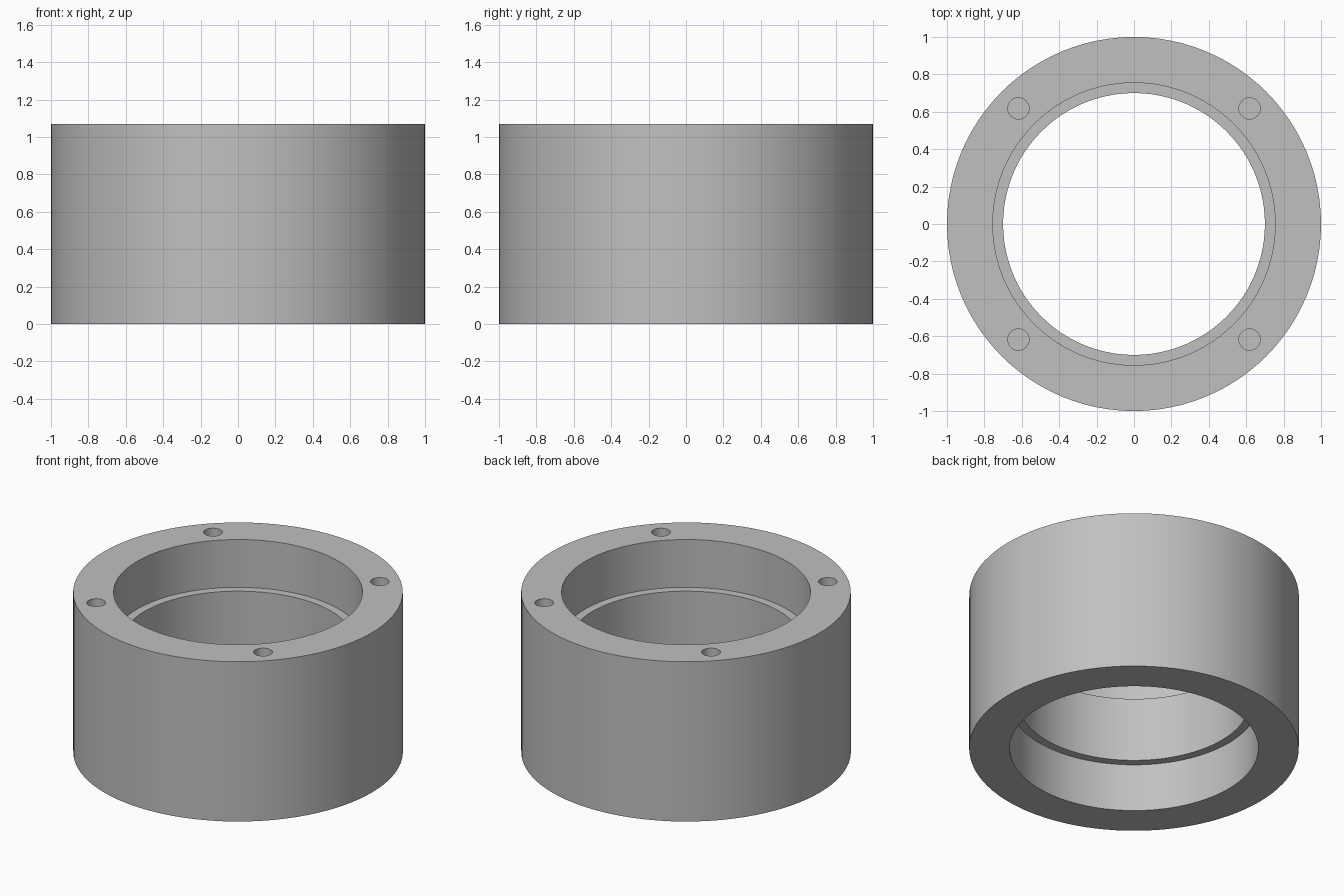
import bpy, bmesh, math

cube = bpy.data.objects.get("Cube")
if cube:
    bpy.data.objects.remove(cube, do_unlink=True)

HEIGHT = 1.07
OUTER, BORE, RECESS = 1.0, 0.7, 0.755
RECESS_DEPTH = 0.32
HOLE_RADIUS, HOLE_OFFSET, HOLE_DEPTH = 0.057, 0.618, 0.3
SEGMENTS = 96

grey = bpy.data.materials.new("plain grey")
grey.use_nodes = True
colour = (0.53, 0.53, 0.53, 1)
grey.diffuse_color = colour
grey.node_tree.nodes["Principled BSDF"].inputs["Base Color"].default_value = colour


def make_object(name, bm):
    bmesh.ops.recalc_face_normals(bm, faces=bm.faces)
    mesh = bpy.data.meshes.new(name)
    bm.to_mesh(mesh)
    bm.free()
    mesh.materials.append(grey)
    obj = bpy.data.objects.new(name, mesh)
    bpy.context.collection.objects.link(obj)
    return obj


# Ring body: stepped section revolved about z, recessed at both ends
low, high = RECESS_DEPTH, HEIGHT - RECESS_DEPTH
section = [(OUTER, 0), (OUTER, HEIGHT), (RECESS, HEIGHT), (RECESS, high),
           (BORE, high), (BORE, low), (RECESS, low), (RECESS, 0)]
bm = bmesh.new()
verts = [bm.verts.new((r, 0, z)) for r, z in section]
edges = [bm.edges.new((a, b)) for a, b in zip(verts, verts[1:] + verts[:1])]
bmesh.ops.spin(bm, geom=verts + edges, cent=(0, 0, 0), axis=(0, 0, 1),
               angle=math.tau, steps=SEGMENTS, use_duplicate=False)
bmesh.ops.remove_doubles(bm, verts=bm.verts, dist=0.0001)
ring = make_object("ring_body", bm)

# Four blind bolt holes in the top face
bm = bmesh.new()
for sx in (-1, 1):
    for sy in (-1, 1):
        hole = bmesh.ops.create_cone(bm, cap_ends=True, segments=32, radius1=HOLE_RADIUS,
                                     radius2=HOLE_RADIUS, depth=2 * HOLE_DEPTH)
        bmesh.ops.translate(bm, verts=hole["verts"],
                            vec=(sx * HOLE_OFFSET, sy * HOLE_OFFSET, HEIGHT))
cutter = make_object("bolt_hole_cutter", bm)
cutter.hide_render = True

cut = ring.modifiers.new("bolt_holes", 'BOOLEAN')
cut.operation = 'DIFFERENCE'
cut.solver = 'EXACT'
cut.object = cutter

# Apply the cut, remove the helper, then smooth the round walls
bpy.ops.object.select_all(action='DESELECT')
ring.select_set(True)
bpy.context.view_layer.objects.active = ring
bpy.ops.object.modifier_apply(modifier=cut.name)
bpy.data.objects.remove(cutter, do_unlink=True)
bpy.ops.object.shade_smooth_by_angle(angle=math.radians(30))
